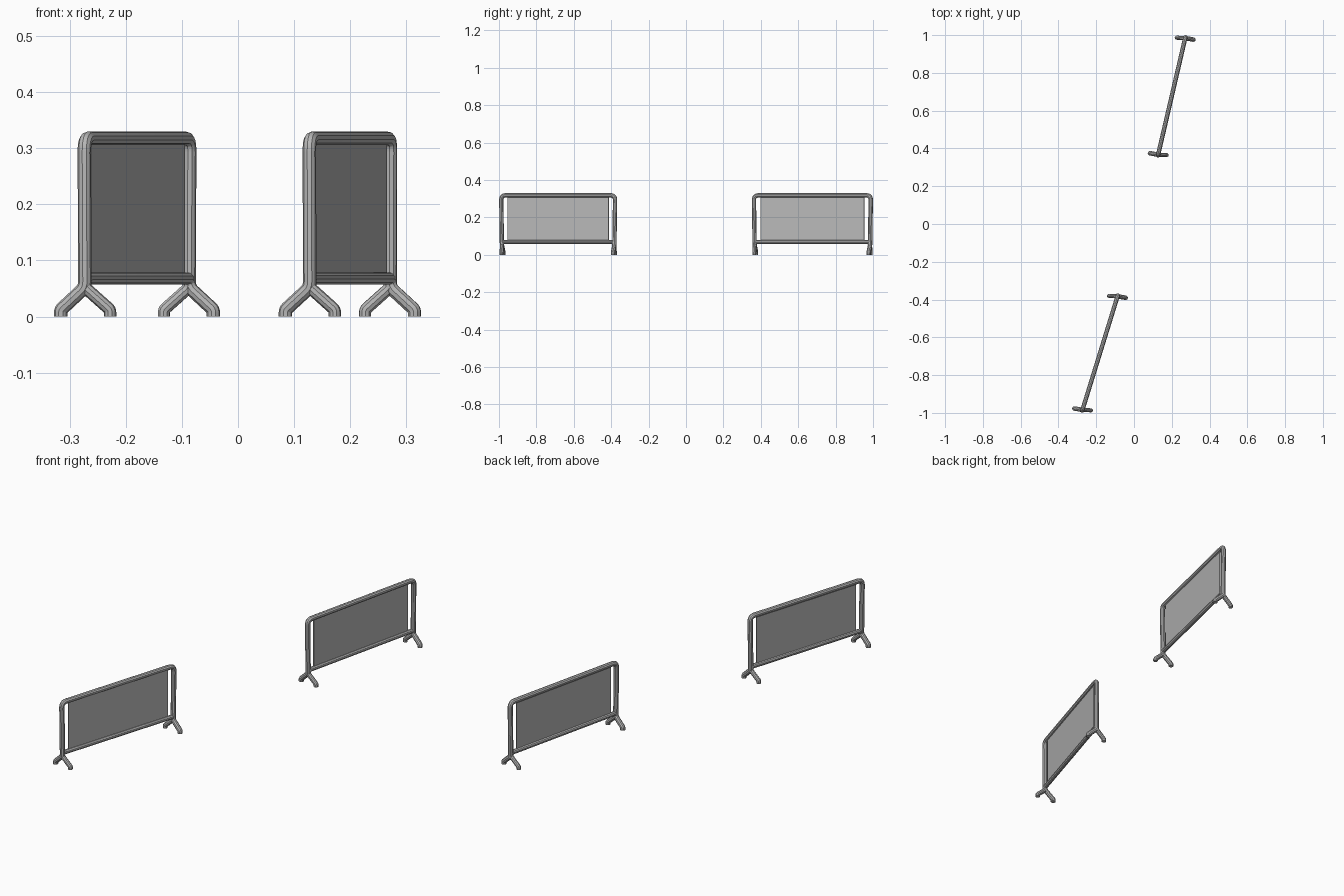
import bpy
from mathutils import Vector

cube = bpy.data.objects.get("Cube")
if cube:
    bpy.data.objects.remove(cube, do_unlink=True)

metal = bpy.data.materials.new("grey metal")
metal.use_nodes = True
grey = (0.48, 0.48, 0.48, 1)
metal.diffuse_color = grey
metal.node_tree.nodes["Principled BSDF"].inputs["Base Color"].default_value = grey

RADIUS, TOP, RAIL = 0.012, 0.318, 0.068
UP = Vector((0, 0, 1))


def rounded(corners, bends, steps=6):
    """Replace each inner corner of a path by a smooth bend."""
    path = [corners[0]]
    for a, b, c, r in zip(corners, corners[1:], corners[2:], bends):
        start, end = b + (a - b).normalized() * r, b + (c - b).normalized() * r
        for i in range(steps + 1):
            t = i / steps
            path.append(start * (1 - t) ** 2 + b * 2 * t * (1 - t) + end * t * t)
    return path + [corners[-1]]


def tube(name, path, radius):
    curve = bpy.data.curves.new(name, "CURVE")
    curve.dimensions = "3D"
    curve.bevel_depth = radius
    curve.bevel_resolution = 3
    curve.use_fill_caps = True
    spline = curve.splines.new("POLY")
    spline.points.add(len(path) - 1)
    for point, co in zip(spline.points, path):
        point.co = (*co, 1)
    obj = bpy.data.objects.new(name, curve)
    bpy.context.collection.objects.link(obj)
    bpy.ops.object.select_all(action="DESELECT")
    obj.select_set(True)
    bpy.context.view_layer.objects.active = obj
    bpy.ops.object.convert(target="MESH")
    obj = bpy.context.object
    obj.data.materials.append(metal)
    bpy.ops.object.shade_smooth_by_angle()


def barrier(label, start, end):
    a, b = Vector((*start, 0)), Vector((*end, 0))
    along = (b - a).normalized()
    side = Vector((0.044, -0.005, 0))

    def foot(base, inward, sign):
        """Foot points from the ground up to the fork."""
        ground = base + inward * 0.007 + side * sign
        return [ground, ground + UP * 0.012, base + inward * 0.004 + UP * 0.052]

    # Hooped outer frame, ending in one foot at each end
    left, right = foot(a, along, -1), foot(b, -along, 1)
    corners = left + [a + UP * TOP, b + UP * TOP] + right[::-1]
    tube(label + "_frame", rounded(corners, [0.005, 0.01, 0.025, 0.025, 0.01, 0.005]), RADIUS)

    # Lower rail, bending down into the opposite feet
    left, right = foot(a, along, 1), foot(b, -along, -1)
    corners = left + [a + along * 0.008 + UP * RAIL, b - along * 0.008 + UP * RAIL] + right[::-1]
    tube(label + "_lower_rail", rounded(corners, [0.005, 0.007, 0.008, 0.008, 0.007, 0.005]), 0.011)

    # Thin infill panel
    p, q = a + along * 0.036, b - along * 0.036
    thick = along.cross(UP) * 0.002
    outline = [p - thick, q - thick, q + thick, p + thick]
    verts = [v + UP * z for z in (RAIL, TOP) for v in outline]
    faces = [(3, 2, 1, 0), (4, 5, 6, 7)]
    faces += [(i, (i + 1) % 4, (i + 1) % 4 + 4, i + 4) for i in range(4)]
    mesh = bpy.data.meshes.new(label + "_panel")
    mesh.from_pydata(verts, [], [f[::-1] for f in faces] if thick.cross(along).z < 0 else faces)
    mesh.materials.append(metal)
    mesh.validate()
    bpy.context.collection.objects.link(bpy.data.objects.new(label + "_panel", mesh))


barrier("front_barrier", (-0.274, -0.988), (-0.086, -0.379))
barrier("back_barrier", (0.127, 0.363), (0.272, 0.988))
